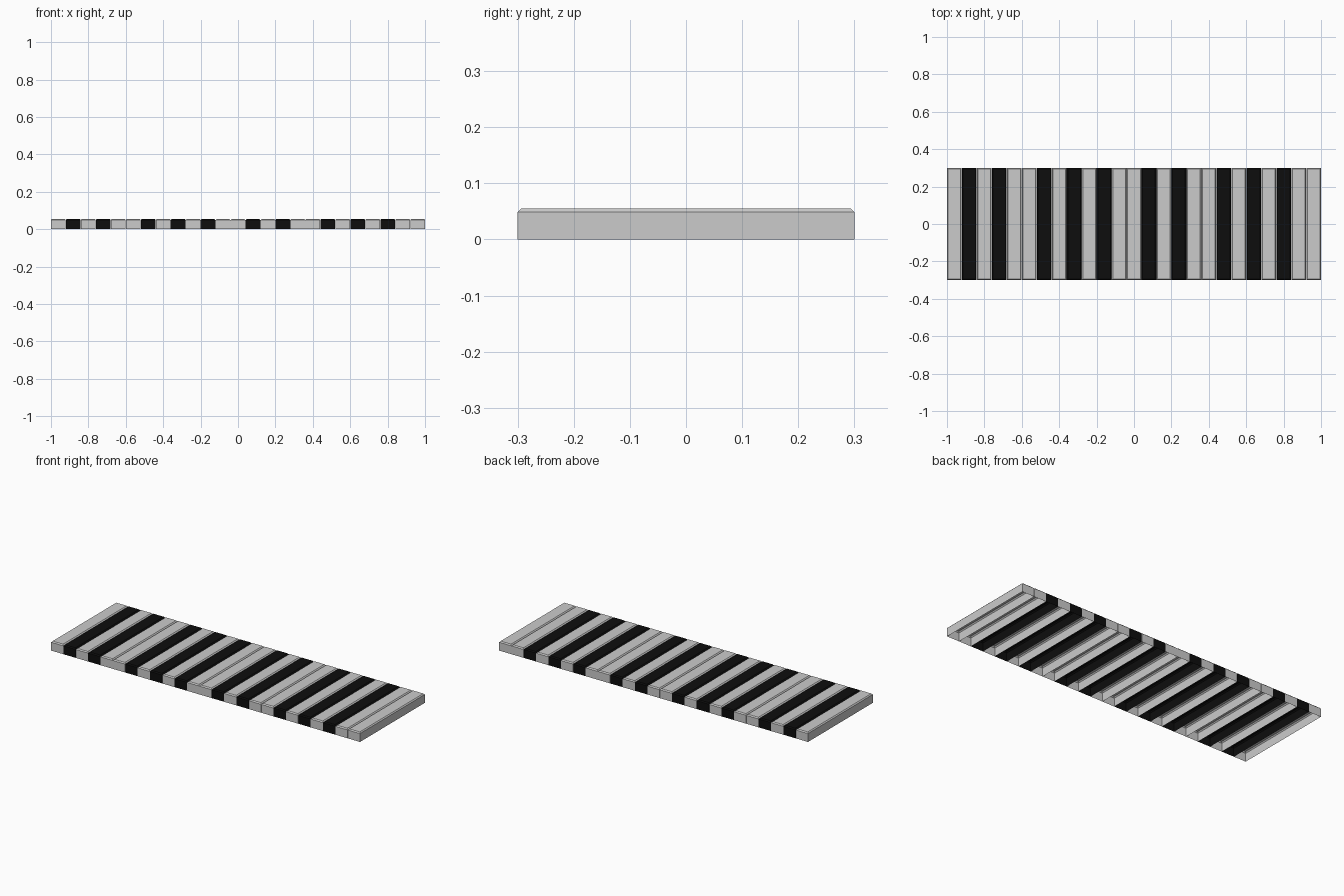
import bpy, bmesh

if "Cube" in bpy.data.objects:
    bpy.data.objects.remove(bpy.data.objects["Cube"])

KEYS = 25
GAP = 0.001
WIDTH = (2.0 - GAP * (KEYS - 1)) / KEYS
DEPTH, HEIGHT, BEVEL = 0.6, 0.055, 0.006
OCTAVE = "WBWBWWBWBWBW"

black = bpy.data.materials.new("black_key")
black.diffuse_color = (0.004, 0.004, 0.004, 1)
black.use_nodes = True
black.node_tree.nodes["Principled BSDF"].inputs["Base Color"].default_value = black.diffuse_color


def key(name, x, mat=None):
    """Key cap: box open underneath, chamfered around the top."""
    bm = bmesh.new()
    bmesh.ops.create_cube(bm, size=1)
    for v in bm.verts:
        v.co = (v.co.x * WIDTH + x, v.co.y * DEPTH, (v.co.z + 0.5) * HEIGHT)
    bottom = [f for f in bm.faces if f.normal.z < -0.5]
    bmesh.ops.delete(bm, geom=bottom, context='FACES_ONLY')
    top = [e for e in bm.edges if all(v.co.z > HEIGHT / 2 for v in e.verts)]
    bmesh.ops.bevel(bm, geom=top, offset=BEVEL, segments=1, affect='EDGES')
    mesh = bpy.data.meshes.new(name)
    bm.to_mesh(mesh)
    bm.free()
    obj = bpy.data.objects.new(name, mesh)
    bpy.context.collection.objects.link(obj)
    if mat:
        mesh.materials.append(mat)


# Two octaves of keys plus the closing one
for i in range(KEYS):
    x = -1 + WIDTH / 2 + i * (WIDTH + GAP)
    if OCTAVE[i % 12] == "B":
        key(f"black_key_{i + 1:02d}", x, black)
    else:
        key(f"white_key_{i + 1:02d}", x)
